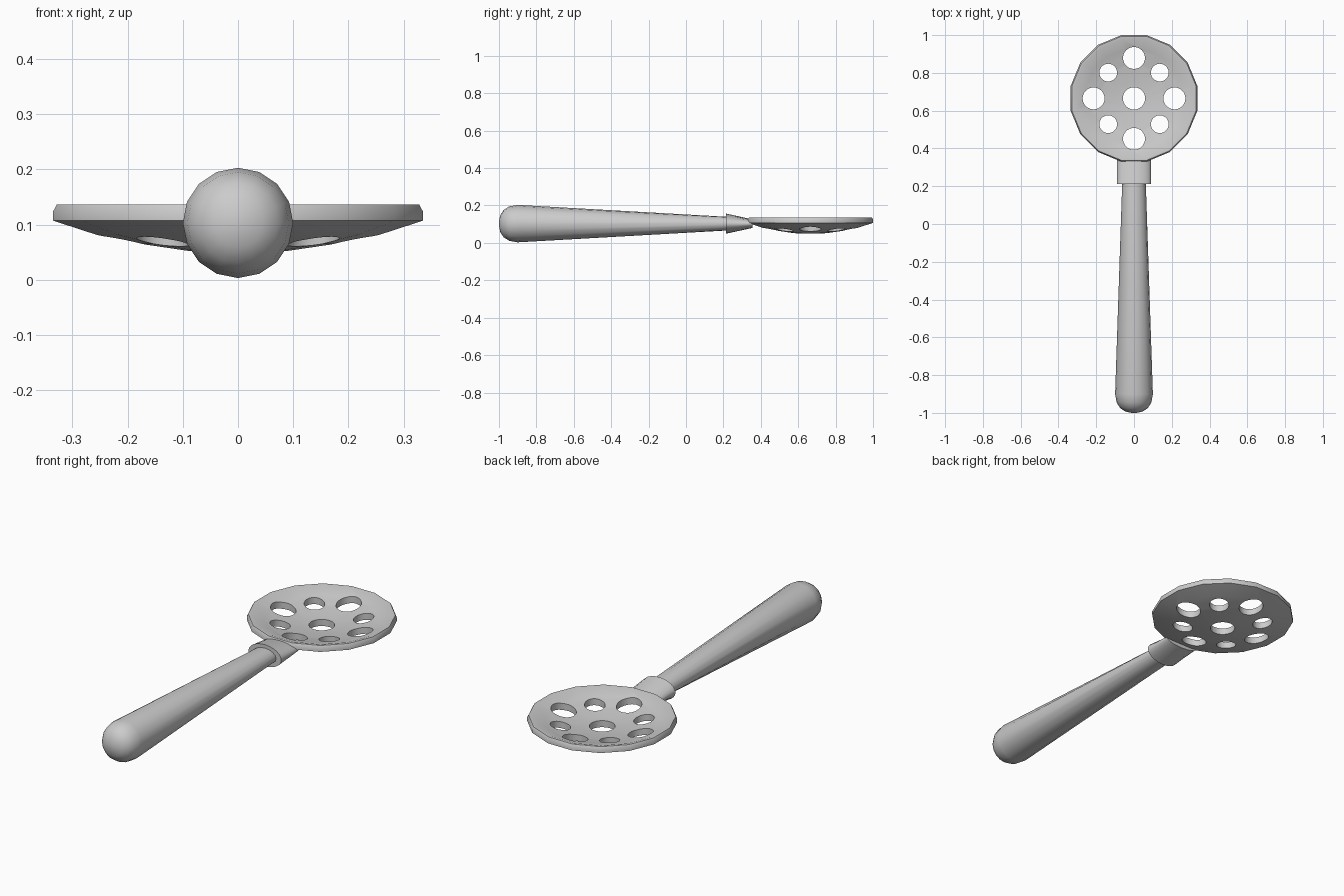
import bpy, bmesh, math
from math import sin, cos, pi

cube = bpy.data.objects.get("Cube")
if cube:
    bpy.data.objects.remove(cube)

steel = bpy.data.materials.new("grey metal")
steel.use_nodes = True
GREY = (0.6, 0.6, 0.6, 1)
steel.diffuse_color = GREY
steel.node_tree.nodes["Principled BSDF"].inputs["Base Color"].default_value = GREY

AXIS_Z = 0.103      # height of the handle axis
HEAD_Y = 0.665      # centre of the slotted head


def finish(name, bm):
    bmesh.ops.recalc_face_normals(bm, faces=bm.faces)
    mesh = bpy.data.meshes.new(name)
    bm.to_mesh(mesh)
    bm.free()
    mesh.materials.append(steel)
    obj = bpy.data.objects.new(name, mesh)
    bpy.context.collection.objects.link(obj)
    return obj


def smooth(obj, degrees=35):
    bpy.ops.object.select_all(action="DESELECT")
    obj.select_set(True)
    bpy.context.view_layer.objects.active = obj
    bpy.ops.object.shade_smooth_by_angle(angle=math.radians(degrees))


def loft(name, rings):
    """Skin closed rings of points in order and cap both ends."""
    bm = bmesh.new()
    loops = [[bm.verts.new(p) for p in ring] for ring in rings]
    n = len(loops[0])
    for a, b in zip(loops, loops[1:]):
        for i in range(n):
            j = (i + 1) % n
            bm.faces.new((a[i], a[j], b[j], b[i]))
    bm.faces.new(loops[0])
    bm.faces.new(loops[-1])
    return finish(name, bm)


def oval(y, rx, rz, sides=16, z=AXIS_Z):
    return [(rx * cos(2 * pi * i / sides), y, z + rz * sin(2 * pi * i / sides))
            for i in range(sides)]


def disc_ring(r, z, sides=16):
    return [(r * cos(2 * pi * (i + 0.5) / sides),
             HEAD_Y + r * sin(2 * pi * (i + 0.5) / sides), z) for i in range(sides)]


# Handle: round butt, tapering to a flattened neck
handle = loft("handle", [oval(*s) for s in (
    (-1.0, 0.012, 0.012), (-0.993, 0.045, 0.045), (-0.975, 0.073, 0.073),
    (-0.945, 0.092, 0.092), (-0.9, 0.1, 0.1),
    (0.23, 0.062, 0.036))])
smooth(handle)

# Ferrule: wide oval collar that flattens towards the head
ferrule = loft("ferrule", [oval(0.213, 0.091, 0.054, 24),
                           oval(0.355, 0.091, 0.023, 24)])
smooth(ferrule)

# Head: shallow dish, underside from the centre out, then back over the rim
head = loft("head", [disc_ring(r, z) for r, z in (
    (0.01, 0.048), (0.09, 0.052), (0.18, 0.065), (0.26, 0.081),
    (0.3416, 0.107), (0.3416, 0.124), (0.335, 0.136), (0.322, 0.136),
    (0.26, 0.114), (0.18, 0.097), (0.09, 0.085), (0.01, 0.081))])

# Holes: one central, four large on the axes, four small on the diagonals
holes = [(0, 0, 0.059)]
for k in range(4):
    a = k * pi / 2
    holes.append((0.214 * cos(a), 0.214 * sin(a), 0.058))
    holes.append((0.193 * cos(a + pi / 4), 0.193 * sin(a + pi / 4), 0.047))
bm = bmesh.new()
for x, y, r in holes:
    made = bmesh.ops.create_cone(bm, cap_ends=True, segments=32,
                                 radius1=r, radius2=r, depth=0.4)
    bmesh.ops.translate(bm, verts=made["verts"], vec=(x, HEAD_Y + y, 0.1))
cutter = finish("hole_cutter", bm)
cutter.hide_render = True

cut = head.modifiers.new("holes", "BOOLEAN")
cut.operation = "DIFFERENCE"
cut.solver = "EXACT"
cut.object = cutter
bpy.context.view_layer.objects.active = head
bpy.ops.object.modifier_apply(modifier=cut.name)
bpy.data.objects.remove(cutter)
smooth(head)
